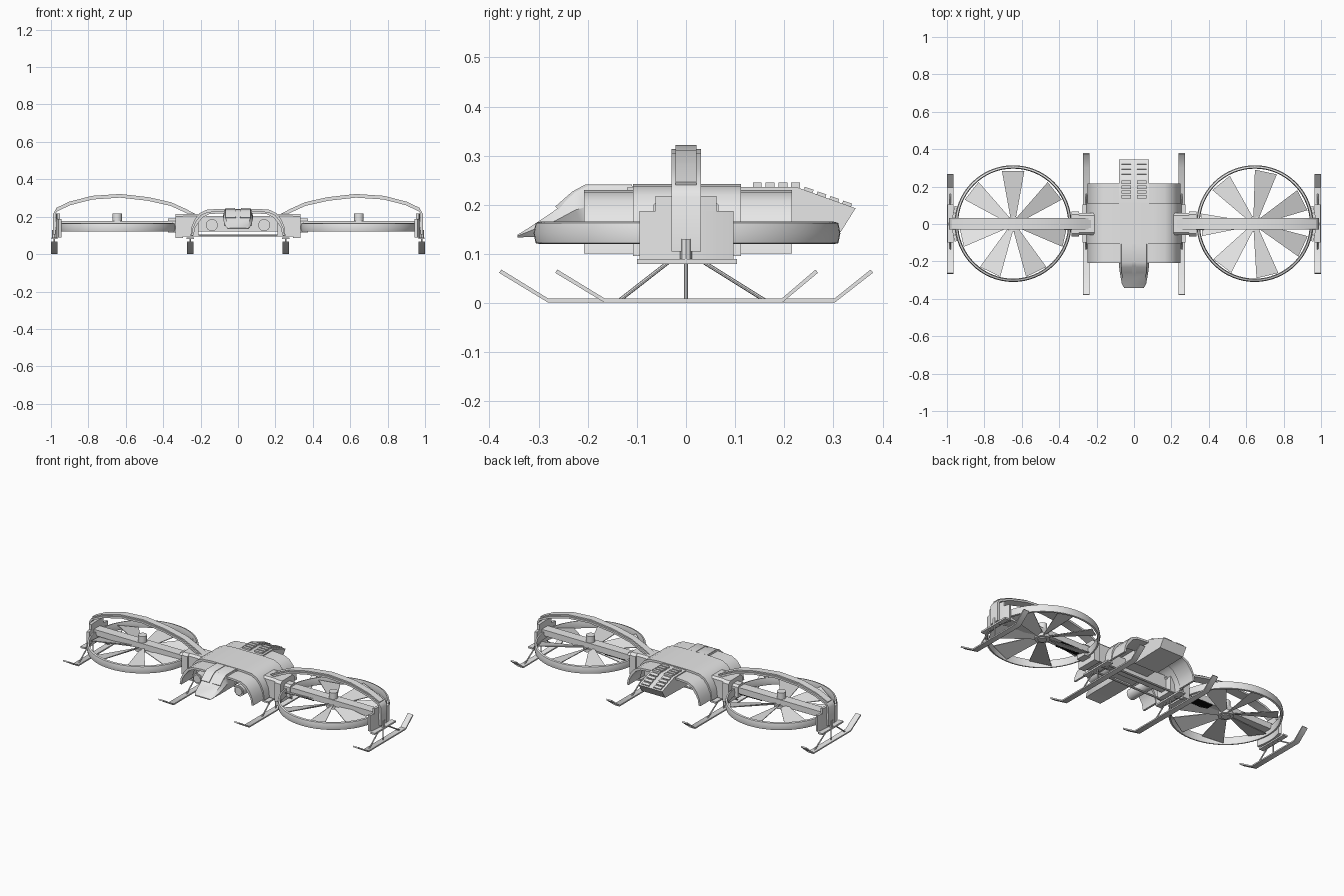
import bpy, bmesh, math
from mathutils import Vector

if "Cube" in bpy.data.objects:
    bpy.data.objects.remove(bpy.data.objects["Cube"])


def material(name, v):
    m = bpy.data.materials.new(name)
    m.diffuse_color = (v, v, v, 1)
    m.use_nodes = True
    m.node_tree.nodes["Principled BSDF"].inputs["Base Color"].default_value = m.diffuse_color
    return m


GREY = material("light grey", 0.8)
BLACK = material("black", 0.005)


def finish(name, bm, mat=GREY, smooth=True):
    bmesh.ops.recalc_face_normals(bm, faces=bm.faces)
    me = bpy.data.meshes.new(name)
    bm.to_mesh(me)
    bm.free()
    ob = bpy.data.objects.new(name, me)
    bpy.context.collection.objects.link(ob)
    me.materials.append(mat)
    if smooth:
        bpy.ops.object.select_all(action='DESELECT')
        ob.select_set(True)
        bpy.context.view_layer.objects.active = ob
        bpy.ops.object.shade_smooth_by_angle(angle=math.radians(40))
    return ob


def loft(name, rings, mat=GREY, closed=False, smooth=True):
    """Skin matching closed cross-sections; cap the ends unless closed."""
    bm = bmesh.new()
    vs = [[bm.verts.new(p) for p in r] for r in rings]
    n, k = len(vs), len(vs[0])
    for i in range(n if closed else n - 1):
        a, b = vs[i], vs[(i + 1) % n]
        for j in range(k):
            bm.faces.new((a[j], a[(j + 1) % k], b[(j + 1) % k], b[j]))
    if not closed:
        bm.faces.new(vs[0])
        bm.faces.new(vs[-1])
    return finish(name, bm, mat, smooth)


def box(name, x0, x1, y0, y1, z0, z1, mat=GREY):
    return loft(name, [[(x, y0, z0), (x, y1, z0), (x, y1, z1), (x, y0, z1)]
                       for x in (x0, x1)], mat)


def ribbon(name, path, widths, t, along, mat=GREY):
    """Flat bar following a 2D path (u, z). along='x': width in y; 'y': width in x.
    widths holds (low, high) for each point."""
    rings = []
    for i, (u, z) in enumerate(path):
        a, b = Vector(path[max(i - 1, 0)]), Vector(path[min(i + 1, len(path) - 1)])
        d = (b - a).normalized()
        nu, nz = -d.y * t / 2, d.x * t / 2
        lo, hi = widths[i]
        sec = [(u + nu, z + nz, lo), (u + nu, z + nz, hi),
               (u - nu, z - nz, hi), (u - nu, z - nz, lo)]
        rings.append([(p, w, q) if along == 'x' else (w, p, q) for p, q, w in sec])
    return loft(name, rings, mat)


def rod(name, a, b, r, n=8, mat=GREY):
    a, b = Vector(a), Vector(b)
    q = (b - a).to_track_quat('Z', 'Y')
    circ = [q @ Vector((r * math.cos(2 * math.pi * i / n), r * math.sin(2 * math.pi * i / n), 0))
            for i in range(n)]
    return loft(name, [[p + c for c in circ] for p in (a, b)], mat)


# Hull: three draped shell sections
ARCH = [(0.25, 0.10), (0.243, 0.14), (0.225, 0.18), (0.20, 0.21), (0.165, 0.227), (0.10, 0.232)]


def shell(name, y0, y1, grow, t=0.012):
    half = [(x + grow * 0.4, z + grow) for x, z in ARCH]
    half[0] = (half[0][0], ARCH[0][1] - grow * 0.4)
    outer = half + [(-x, z) for x, z in reversed(half)]
    inner = [(x * (1 - t / 0.25), z - (t if abs(x) < 0.23 else 0)) for x, z in outer]
    sec = outer + inner[::-1]
    bm = bmesh.new()
    n, m = len(outer), len(sec)
    vs = [[bm.verts.new((x, y, z)) for x, z in sec] for y in (y0, y1)]
    for j in range(m):
        bm.faces.new((vs[0][j], vs[0][(j + 1) % m], vs[1][(j + 1) % m], vs[1][j]))
    for r in vs:
        for j in range(n - 1):
            bm.faces.new((r[j], r[j + 1], r[m - 2 - j], r[m - 1 - j]))
    return finish(name, bm)


shell("front_hull", -0.208, -0.10, -0.002)
shell("middle_hull", -0.108, 0.112, 0.010)
shell("rear_hull", 0.10, 0.216, -0.002)
box("bulkhead", -0.22, 0.22, -0.02, 0.02, 0.12, 0.205)
box("keel", -0.075, 0.075, -0.12, 0.12, 0.15, 0.235)

# Nose: sections along y as (y, half width top, half width bottom, bottom z, top z)
loft("nose", [[(-b, y, z0), (b, y, z0), (a, y, z0 + 0.6 * (z1 - z0)), (a * 0.85, y, z1),
               (-a * 0.85, y, z1), (-a, y, z0 + 0.6 * (z1 - z0))]
              for y, a, b, z0, z1 in [(-0.10, .08, .055, .135, .238), (-0.20, .08, .055, .135, .238),
                                      (-0.225, .08, .055, .135, .226), (-0.265, .075, .055, .135, .19),
                                      (-0.32, .065, .053, .135, .153), (-0.343, .052, .05, .133, .139)]])

# Tail: extruded side profile
TAIL = [(0.10, 0.236), (0.225, 0.236), (0.345, 0.193), (0.315, 0.145), (0.10, 0.14)]
loft("tail", [[(x, y, z) for y, z in TAIL] for x in (-0.08, 0.08)])

for s in (-1, 1):
    side = "right" if s > 0 else "left"

    def W(a, b):
        return (s * a, s * b)

    # Nose pads and tail louvres
    ribbon(side + "_nose_pad", [(-0.11, .235), (-0.205, .235), (-0.228, .222), (-0.262, .192)],
           [W(.01, .066)] * 4, 0.012, 'y')
    for i in range(8):
        y = 0.145 + i * 0.026
        z = 0.24 if y < 0.225 else 0.24 - (y - 0.225) * 0.36
        dz = 0 if y < 0.225 else -0.006
        ribbon(f"{side}_louvre_{i}", [(y - 0.009, z), (y + 0.009, z + dz)], [W(.015, .066)] * 2, 0.011, 'y')

    # Headlight
    rod(side + "_headlight", (s * .14, -0.19, .155), (s * .14, -0.02, .155), 0.032, 20)
    rod(side + "_headlight_lens", (s * .14, -0.197, .155), (s * .14, -0.19, .155), 0.024, 20)

    # Wing root: shoulder, collar and socket as chamfered sections along x
    def root(name, x0, x1, w, z0, z1, c):
        sec = [(-w, z0), (w, z0), (w, z1 - c), (w - c, z1), (c - w, z1), (-w, z1 - c)]
        loft(side + name, [[(s * x, y, z) for y, z in sec] for x in (x0, x1)])
    root("_shoulder", .21, .30, .058, .095, .215, .012)
    root("_collar", .295, .335, .066, .085, .215, .015)
    root("_socket", .33, .375, .032, .115, .19, .012)
    box(side + "_mount_plate", s * .235, s * .275, -0.1, 0.104, .08, .09)

    # Arch over the rotor: wide band with a narrower raised strip
    path = [(.20, .185), (.28, .228), (.36, .264), (.48, .291), (.63, .308), (.78, .298),
            (.90, .267), (.972, .233), (.982, .215), (.982, .105)]
    ribbon(side + "_arch", [(s * x, z) for x, z in path], [(-.029, .031)] * len(path), 0.012, 'x')
    ribbon(side + "_arch_strip", [(s * x, z + .008) for x, z in path[:-2]], [(-.021, .021)] * 8, 0.011, 'x')

    # Rotor: guard ring, spar, hub, blades
    cx = s * 0.646
    N = 64
    ring = [(.298, .12), (.308, .122), (.312, .142), (.308, .163), (.298, .166), (.294, .142)]
    loft(side + "_guard_ring", [[(cx + r * math.cos(2 * math.pi * i / N), .002 + r * math.sin(2 * math.pi * i / N), z)
                                 for r, z in ring] for i in range(N)], closed=True)
    box(side + "_spar", s * .32, s * .98, -0.029, 0.029, .142, .178)
    rod(side + "_hub", (cx, 0, .12), (cx, 0, .217), 0.026, 16)
    rod(side + "_hub_plate", (cx, 0, .125), (cx, 0, .145), 0.042, 24)
    for k in range(7):
        a = math.radians((78 if s > 0 else 90) + k * 360 / 7)
        ca, sa = math.cos(a), math.sin(a)

        def bl(r, h, tilt):
            return [(cx + r * ca - q * h * sa, r * sa + q * h * ca, .14 + q * tilt + e)
                    for q, e in ((-1, -.002), (1, -.002), (1, .002), (-1, .002))]
        loft(f"{side}_blade_{k}", [bl(.03, .014, .01), bl(.284, .06, .014)], smooth=False)

    # Curved end guard wrapping the outer rim of the ring
    arc = [math.asin(y / .318) for y in (-.092, -.06, -.03, 0, .03, .06, .094)]
    for nm, z0, z1, pts in (("_end_guard", .088, .187, arc), ("_end_cap", .187, .218, arc[1:-1])):
        loft(side + nm, [[(cx + s * r * math.cos(a), r * math.sin(a), z)
                          for r, z in ((.311, z0), (.327, z0), (.327, z1), (.311, z1))] for a in pts])

    # Black vent slats under the spar
    for k in range(11):
        x = .385 + k * .0135
        box(f"{side}_vent_{k}", s * x, s * (x + .010), -0.028, 0.028, .136, .144, BLACK)

    # Skids with struts
    for nm, x, ya, yb, fa, fb in (("inner", .256, -.378, .378, -.28, .302),
                                  ("outer", .982, -.264, .266, -.165, .195)):
        ribbon(f"{side}_{nm}_skid", [(ya, .065), (fa, .005), (fb, .005), (yb, .065)],
               [W(x - .017, x + .018)] * 4, 0.008, 'y')
        for j, (t, b) in enumerate(((-.035, -.135), (0, 0), (.035, .16))):
            rod(f"{side}_{nm}_strut_{j}", (s * x, t, .084), (s * x, b, .006), 0.004)
    box(side + "_outer_mount", s * .966, s * .996, -0.1, 0.104, .08, .09)
    rod(side + "_outer_post", (s * .982, 0, .085), (s * .982, 0, .13), 0.012)

# Cross tubes under the hull
for y in (-0.05, 0.05):
    rod("cross_tube", (-0.25, y, .099), (0.25, y, .099), 0.006)
